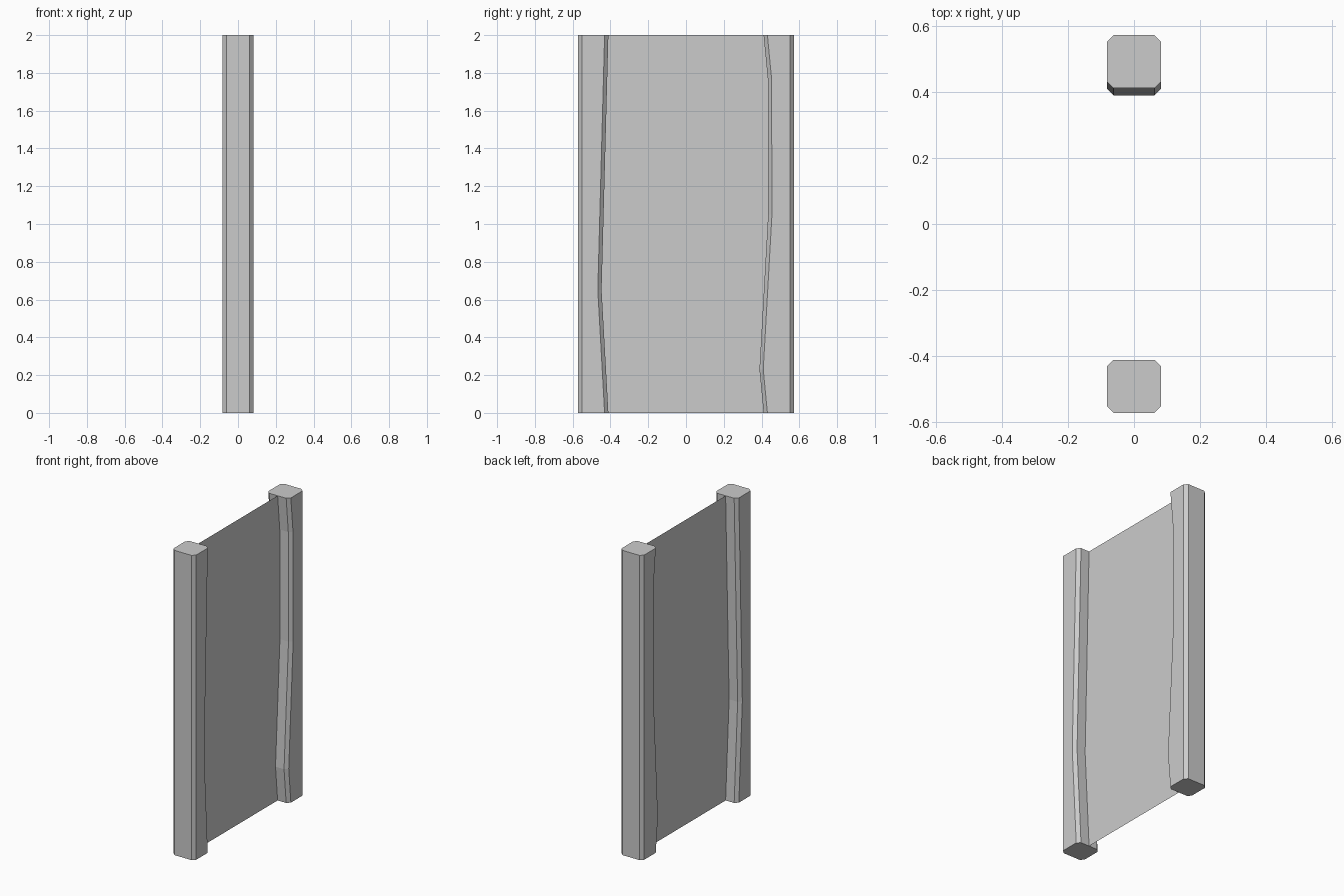
import bpy

if "Cube" in bpy.data.objects:
    bpy.data.objects.remove(bpy.data.objects["Cube"])

HALF_W = 0.082   # half post width in x
OUTER = 0.571    # outer face distance from centre
CH = 0.02        # corner chamfer


def make_object(name, verts, faces):
    mesh = bpy.data.meshes.new(name)
    mesh.from_pydata(verts, [], faces)
    mesh.update()
    obj = bpy.data.objects.new(name, mesh)
    bpy.context.collection.objects.link(obj)
    return obj


def post(name, side, profile):
    """Chamfered post; profile lists (height, distance of the inner face)."""
    verts, faces = [], []
    for z, inner in profile:
        w, o, c = HALF_W, OUTER, CH
        ring = [(w, inner + c), (w, o - c), (w - c, o), (c - w, o),
                (-w, o - c), (-w, inner + c), (c - w, inner), (w - c, inner)]
        # rotate half a turn for the front post, keeping the winding
        verts += [(side * x, side * y, z) for x, y in ring]
    for r in range(len(profile) - 1):
        a, b = r * 8, r * 8 + 8
        for i in range(8):
            j = (i + 1) % 8
            faces.append((a + i, a + j, b + j, b + i))
    faces.append(tuple(reversed(range(8))))
    faces.append(tuple(range(len(verts) - 8, len(verts))))
    return make_object(name, verts, faces)


# Posts with worn, uneven inner faces
post("back_post", 1, [(0, 0.411), (0.23, 0.389), (1.05, 0.435),
                      (1.77, 0.433), (2, 0.411)])
post("front_post", -1, [(0, 0.411), (0.65, 0.447), (2, 0.411)])

# Thin sheet spanning between the posts
make_object("panel", [(0, -0.49, 0), (0, 0.49, 0), (0, 0.49, 2), (0, -0.49, 2)],
            [(0, 1, 2, 3)])
